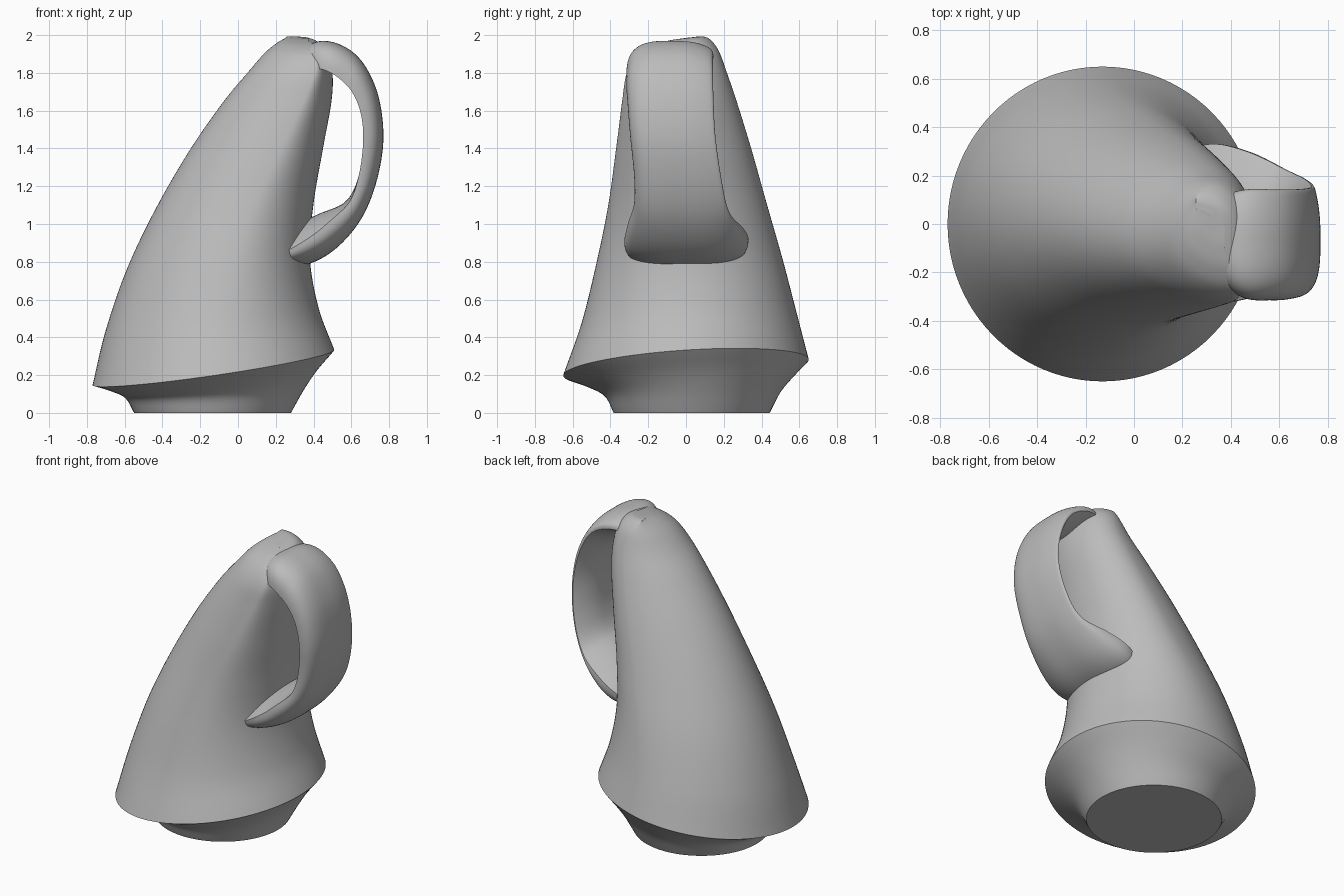
import bpy, bmesh, math
from mathutils import Vector

default_cube = bpy.data.objects.get("Cube")
if default_cube:
    bpy.data.objects.remove(default_cube, do_unlink=True)

grey = bpy.data.materials.new("plain_grey")
grey.use_nodes = True
shade = (0.5, 0.5, 0.5, 1)
grey.diffuse_color = shade
grey.node_tree.nodes["Principled BSDF"].inputs["Base Color"].default_value = shade

SIDES = 96


def smooth_rows(rows, steps):
    """Catmull-Rom interpolation through the control rows."""
    vectors = [Vector(row) for row in rows]
    padded = [vectors[0] * 2 - vectors[1]] + vectors + [vectors[-1] * 2 - vectors[-2]]
    result = []
    for a, b, c, d in zip(padded, padded[1:], padded[2:], padded[3:]):
        for step in range(steps):
            t = step / steps
            result.append(0.5 * (2 * b + (c - a) * t + (2 * a - 5 * b + 4 * c - d) * t ** 2
                                 + (3 * b - a - 3 * c + d) * t ** 3))
    result.append(vectors[-1])
    return result


def angles():
    return [math.tau * i / SIDES for i in range(SIDES)]


def body_ring(row):
    """Egg-shaped ring, widest toward the handle, tilted near the rim."""
    height, left, right, front, back, tilt, lean, widest = row
    mid_x, mid_y = (left + right) / 2, (front + back) / 2
    twist = 0.06 * max(0, height - 1)
    ring = []
    for angle in angles():
        c, s = math.cos(angle), math.sin(angle)
        pivot = left + (right - left) * widest - twist * s
        x = pivot + c * (right - pivot if c > 0 else pivot - left)
        y = mid_y + s * (back - front) / 2
        ring.append(Vector((x, y, height + tilt * (x - mid_x) + lean * (y - mid_y))))
    return ring


def handle_ring(row):
    """Rounded outer face; the inner face thins toward its front and back edges."""
    out_x, out_z, in_x, in_z, front, back, front_thin, back_thin = row
    outer, inner = Vector((out_x, 0, out_z)), Vector((in_x, 0, in_z))
    ring = []
    for angle in angles():
        c, s = math.cos(angle), math.sin(angle)
        side = math.copysign(abs(s) ** 0.65, s)
        depth = (back_thin if s > 0 else front_thin) * side ** 2
        if c > 0:
            depth += (1 - depth) * c ** 0.75
        point = inner.lerp(outer, depth)
        point.y = (front + back) / 2 + side * (back - front) / 2
        ring.append(point)
    return ring


def loft(name, rings, cap_start=False, cap_end=False):
    bm = bmesh.new()
    loops = [[bm.verts.new(p) for p in ring] for ring in rings]
    for low, high in zip(loops, loops[1:]):
        for i in range(SIDES):
            j = (i + 1) % SIDES
            bm.faces.new((low[i], low[j], high[j], high[i]))
    if cap_start:
        bm.faces.new(loops[0][::-1])
    if cap_end:
        bm.faces.new(loops[-1])
    bmesh.ops.recalc_face_normals(bm, faces=bm.faces)
    mesh = bpy.data.meshes.new(name)
    bm.to_mesh(mesh)
    bm.free()
    mesh.materials.append(grey)
    part = bpy.data.objects.new(name, mesh)
    bpy.context.collection.objects.link(part)
    bpy.ops.object.select_all(action="DESELECT")
    part.select_set(True)
    bpy.context.view_layer.objects.active = part
    bpy.ops.object.shade_smooth_by_angle(angle=math.radians(40))


# Rows: height, left, right, front, back, tilt, lean, widest point
rim = (0.24, -0.77, 0.51, -0.65, 0.65, 0.145, 0.065, 0.5)
foot_rows = [
    (0, -0.55, 0.28, -0.383, 0.443, 0, 0, 0.5),
    (0.10, -0.595, 0.35, -0.43, 0.502, 0.05, 0.025, 0.5),
    (0.17, -0.665, 0.42, -0.52, 0.572, 0.105, 0.05, 0.5),
    rim,
]
shell_rows = [
    rim,
    (0.5, -0.70, 0.425, -0.553, 0.585, 0.11, 0.05, 0.53),
    (0.8, -0.585, 0.38, -0.475, 0.51, 0.064, 0.03, 0.57),
    (1.1, -0.43, 0.40, -0.412, 0.428, 0.02, 0.01, 0.61),
    (1.4, -0.25, 0.45, -0.37, 0.345, 0, 0, 0.65),
    (1.65, -0.075, 0.495, -0.338, 0.268, 0, 0, 0.67),
    (1.8, 0.05, 0.50, -0.315, 0.215, 0, 0.02, 0.68),
    (1.9, 0.135, 0.475, -0.265, 0.175, 0.01, 0.06, 0.66),
    (1.955, 0.20, 0.43, -0.19, 0.135, 0.02, 0.1, 0.6),
    (1.98, 0.25, 0.38, -0.10, 0.10, 0.02, 0.12, 0.5),
    (1.988, 0.30, 0.33, -0.01, 0.06, 0, 0.12, 0.5),
]
loft("foot", [body_ring(r) for r in smooth_rows(foot_rows, 6)], cap_start=True)
loft("body_shell", [body_ring(r) for r in smooth_rows(shell_rows, 8)], cap_end=True)

# Rows: outer x and z, inner x and z, front, back, front and back edge thinning
handle_rows = [
    (0.28, 1.90, 0.28, 1.80, -0.18, 0.08, 0, 0.4),
    (0.45, 1.97, 0.44, 1.82, -0.30, 0.14, 0, 0.5),
    (0.62, 1.90, 0.57, 1.74, -0.315, 0.142, 0, 0.6),
    (0.73, 1.72, 0.64, 1.62, -0.308, 0.145, 0, 0.6),
    (0.77, 1.48, 0.663, 1.46, -0.295, 0.155, 0, 0.65),
    (0.74, 1.25, 0.64, 1.26, -0.275, 0.185, 0, 0.65),
    (0.66, 1.04, 0.57, 1.12, -0.275, 0.225, 0.15, 0.6),
    (0.53, 0.88, 0.42, 1.05, -0.31, 0.30, 0.35, 0.4),
    (0.38, 0.79, 0.28, 0.98, -0.325, 0.33, 0.45, 0.35),
    (0.20, 0.76, 0.15, 0.88, -0.28, 0.28, 0.5, 0.4),
]
loft("handle", [handle_ring(r) for r in smooth_rows(handle_rows, 10)],
     cap_start=True, cap_end=True)
